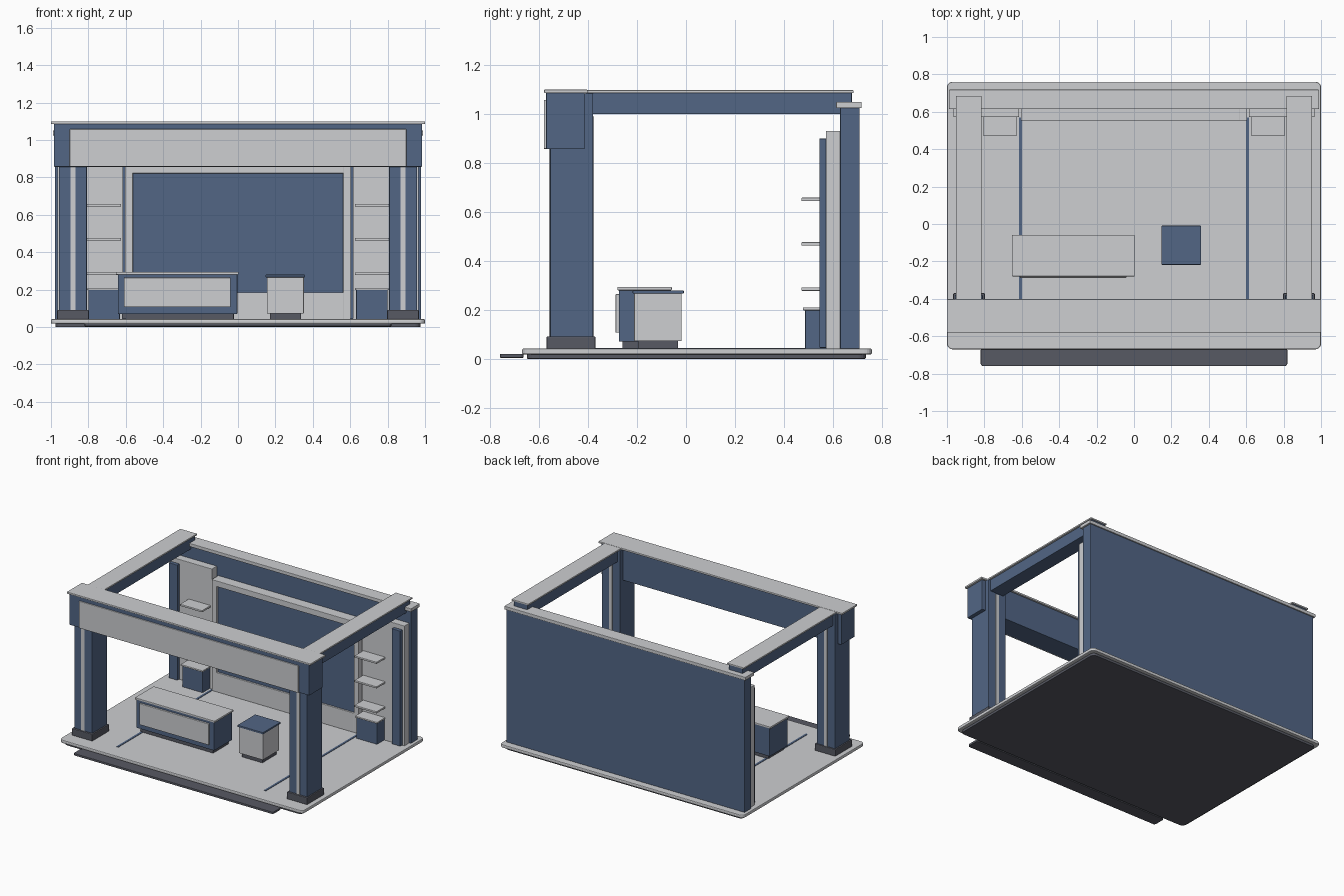
import bpy, bmesh

old = bpy.data.objects.get("Cube")
if old:
    bpy.data.objects.remove(old, do_unlink=True)


def material(name, rgb):
    m = bpy.data.materials.new(name)
    m.use_nodes = True
    m.diffuse_color = (*rgb, 1)
    m.node_tree.nodes["Principled BSDF"].inputs["Base Color"].default_value = (*rgb, 1)
    return m


BLUE = material("slate blue", (0.084, 0.133, 0.235))
LIGHT = material("pale grey", (0.61, 0.62, 0.64))
DARK = material("charcoal", (0.095, 0.1, 0.125))


def box(name, mat, x, y, z, bevel=0.003, corner=0):
    """Box from (min, max) ranges, with optional rounded upright corners."""
    bm = bmesh.new()
    bmesh.ops.create_cube(bm, size=1)
    for v in bm.verts:
        v.co = [r[0] if c < 0 else r[1] for c, r in zip(v.co, (x, y, z))]
    if corner:
        upright = [e for e in bm.edges
                   if abs(e.verts[0].co.z - e.verts[1].co.z) > 1e-4]
        bmesh.ops.bevel(bm, geom=upright, offset=corner, segments=5,
                        profile=0.5, affect='EDGES')
    mesh = bpy.data.meshes.new(name)
    bm.to_mesh(mesh)
    bm.free()
    mesh.materials.append(mat)
    ob = bpy.data.objects.new(name, mesh)
    bpy.context.collection.objects.link(ob)
    if bevel:
        mod = ob.modifiers.new("soft_edges", 'BEVEL')
        mod.width = bevel
        mod.segments = 2
        mod.limit_method = 'ANGLE'
    return ob


def pair(name, mat, x, y, z, **kw):
    """The same box on the left (+x) and, mirrored, on the right (-x)."""
    box("left_" + name, mat, x, y, z, **kw)
    box("right_" + name, mat, (-x[1], -x[0]), y, z, **kw)


# Platform and front step
box("platform_underside", DARK, (-0.975, 0.975), (-0.65, 0.735), (0, 0.02), corner=0.03)
box("platform_floor", LIGHT, (-1, 1), (-0.67, 0.76), (0.018, 0.042), bevel=0.006, corner=0.03)
box("front_step", DARK, (-0.82, 0.82), (-0.76, -0.664), (0.004, 0.02), corner=0.015)
pair("floor_stripe", BLUE, (0.598, 0.614), (-0.55, 0.57), (0.04, 0.045), bevel=0)

# Front columns with pale strips
COL_Y = (-0.555, -0.38)
pair("column", BLUE, (0.808, 0.957), COL_Y, (0.08, 1.085))
pair("column_base", DARK, (0.797, 0.967), (-0.57, -0.37), (0.04, 0.092), bevel=0.005)
for label, y in (("front", COL_Y[0]), ("rear", COL_Y[1])):
    pair("column_strip_" + label, LIGHT, (0.87, 0.896), (y - 0.004, y + 0.004),
         (0.092, 0.99), bevel=0)

# Front fascia
box("fascia", BLUE, (-0.985, 0.985), (-0.572, -0.414), (0.857, 1.087))
box("fascia_panel", LIGHT, (-0.9, 0.9), (-0.581, -0.57), (0.858, 1.058))
box("fascia_cap", LIGHT, (-1, 1), (-0.58, -0.402), (1.086, 1.1))

# Side beams
pair("side_beam", BLUE, (0.828, 0.94), (-0.41, 0.678), (1.0, 1.088))
pair("side_beam_cap", LIGHT, (0.815, 0.953), (-0.405, 0.685), (1.086, 1.098))

# Back wall and its cladding
box("back_wall", BLUE, (-0.978, 0.978), (0.63, 0.71), (0.04, 1.027))
box("back_wall_cap", LIGHT, (-0.99, 0.99), (0.614, 0.718), (1.025, 1.05))
pair("wall_panel", LIGHT, (0.615, 0.965), (0.572, 0.632), (0.04, 0.932))
pair("wall_fin", BLUE, (0.88, 0.95), (0.545, 0.574), (0.045, 0.9))

# Large screen and frame
FRAME_Y = (0.553, 0.632)
pair("screen_frame_post", LIGHT, (0.562, 0.604), FRAME_Y, (0.04, 0.865))
box("screen_frame_top", LIGHT, (-0.565, 0.565), FRAME_Y, (0.822, 0.865))
box("screen_frame_base", LIGHT, (-0.565, 0.565), FRAME_Y, (0.04, 0.185))
box("screen", BLUE, (-0.565, 0.565), (0.566, 0.63), (0.18, 0.826), bevel=0)

# Shelves and cabinets at either side
for i, z in enumerate((0.285, 0.47, 0.652)):
    pair(f"shelf_{i + 1}", LIGHT, (0.625, 0.807), (0.472, 0.575), (z - 0.007, z + 0.007))
pair("cabinet", BLUE, (0.632, 0.8), (0.487, 0.575), (0.04, 0.2))
pair("cabinet_top", LIGHT, (0.625, 0.807), (0.478, 0.575), (0.198, 0.21))

# Reception counter
box("counter_plinth", DARK, (-0.62, -0.022), (-0.26, -0.08), (0.04, 0.075))
box("counter_body", BLUE, (-0.642, -0.004), (-0.274, -0.065), (0.07, 0.282))
box("counter_front_panel", LIGHT, (-0.61, -0.04), (-0.288, -0.272), (0.107, 0.264))
box("counter_top", LIGHT, (-0.652, 0.004), (-0.28, -0.058), (0.28, 0.294))

# Display pedestal
box("pedestal_base", DARK, (0.17, 0.338), (-0.197, -0.032), (0.04, 0.075))
box("pedestal_body", LIGHT, (0.155, 0.352), (-0.212, -0.018), (0.072, 0.268))
box("pedestal_top", BLUE, (0.147, 0.358), (-0.218, -0.009), (0.266, 0.28))
